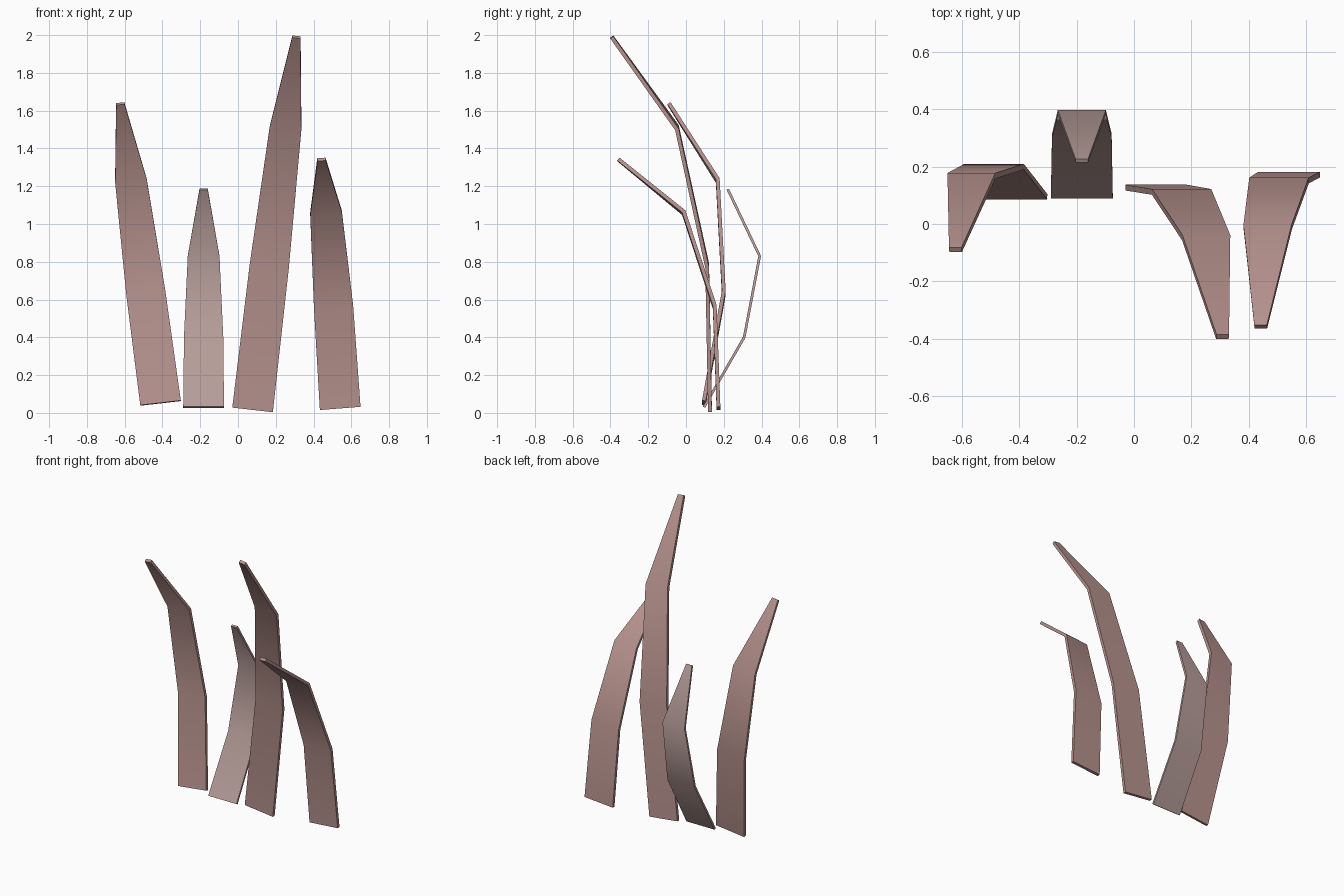
import bpy, bmesh
from math import sin, cos, radians

if "Cube" in bpy.data.objects:
    bpy.data.objects.remove(bpy.data.objects["Cube"])

# Half widths shared by every blade, root to tip
HALF = (0.108, 0.104, 0.084, 0.022)


def material(name, color):
    m = bpy.data.materials.new(name)
    m.diffuse_color = color
    m.use_nodes = True
    m.node_tree.nodes["Principled BSDF"].inputs["Base Color"].default_value = m.diffuse_color
    return m


def blade(name, spine, roll, thick, mat):
    """Bent, tapering strip along a spine of (x, y, z) points, tilted by roll degrees."""
    a = radians(roll)
    bm = bmesh.new()
    rows = []
    for (x, y, z), h in zip(spine, HALF):
        rows.append([bm.verts.new((x + s * h * cos(a), y, z + s * h * sin(a)))
                     for s in (-1, 1)])
    for lo, hi in zip(rows, rows[1:]):
        bm.faces.new((lo[0], lo[1], hi[1], hi[0]))
    me = bpy.data.meshes.new(name)
    bm.to_mesh(me)
    bm.free()
    me.materials.append(mat)
    ob = bpy.data.objects.new(name, me)
    bpy.context.collection.objects.link(ob)
    # Give the strip its thickness, then smooth the bends but keep the rims sharp
    mod = ob.modifiers.new("thickness", 'SOLIDIFY')
    mod.thickness = thick
    mod.offset = 0
    mod.use_even_offset = True
    bpy.ops.object.select_all(action='DESELECT')
    ob.select_set(True)
    bpy.context.view_layer.objects.active = ob
    bpy.ops.object.modifier_apply(modifier=mod.name)
    bpy.ops.object.shade_smooth_by_angle(angle=radians(50))


red = material("dusty_red", (0.47, 0.29, 0.27, 1))
pale = material("pale_dusty_red", (0.47, 0.34, 0.32, 1))

# Four leaf blades standing side by side
blade("left_blade", [(-0.41, 0.095, 0.052), (-0.488, 0.20, 0.635),
                     (-0.567, 0.168, 1.23), (-0.623, -0.09, 1.637)], 6.5, 0.02, red)
blade("short_blade", [(-0.182, 0.095, 0.03), (-0.182, 0.308, 0.40),
                      (-0.182, 0.39, 0.83), (-0.182, 0.221, 1.184)], 0, 0.014, pale)
blade("tall_blade", [(0.077, 0.127, 0.016), (0.166, 0.112, 0.78),
                     (0.252, -0.048, 1.51), (0.309, -0.393, 1.99)], -6.5, 0.02, red)
blade("right_blade", [(0.541, 0.172, 0.024), (0.506, 0.152, 0.56),
                      (0.466, -0.012, 1.06), (0.442, -0.358, 1.342)], 4.5, 0.02, red)
